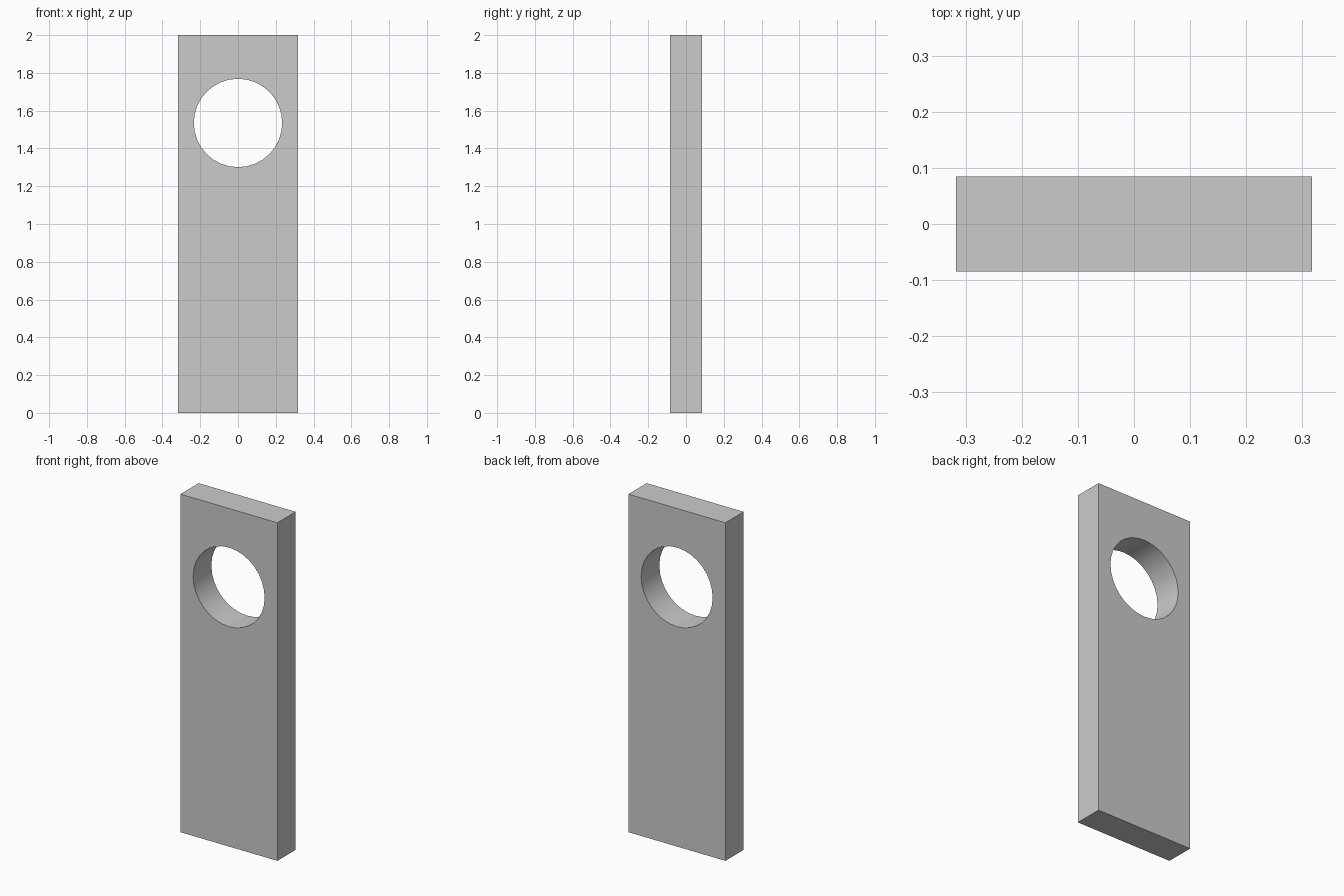
import bpy
from math import pi

if "Cube" in bpy.data.objects:
    bpy.data.objects.remove(bpy.data.objects["Cube"])

WIDTH, DEPTH, HEIGHT = 0.634, 0.17, 2.0
HOLE_RADIUS, HOLE_Z = 0.234, 1.535

# Cutter for the round through-hole
bpy.ops.mesh.primitive_cylinder_add(vertices=32, radius=HOLE_RADIUS, depth=DEPTH * 3,
                                    location=(0, 0, HOLE_Z), rotation=(pi / 2, 0, 0))
cutter = bpy.context.object
cutter.name = "hole_cutter"
cutter.hide_render = True

# Flat upright plate
bpy.ops.mesh.primitive_cube_add(size=1, location=(0, 0, HEIGHT / 2))
plate = bpy.context.object
plate.name = "plate"
plate.scale = (WIDTH, DEPTH, HEIGHT)
bpy.ops.object.transform_apply(location=True, rotation=False, scale=True)

# Cut the hole
cut = plate.modifiers.new("hole", 'BOOLEAN')
cut.operation = 'DIFFERENCE'
cut.solver = 'EXACT'
cut.object = cutter
bpy.ops.object.modifier_apply(modifier=cut.name)
bpy.data.objects.remove(cutter, do_unlink=True)

# Smooth hole wall, sharp rims and plate edges
bpy.ops.object.shade_smooth_by_angle(angle=pi / 6)
